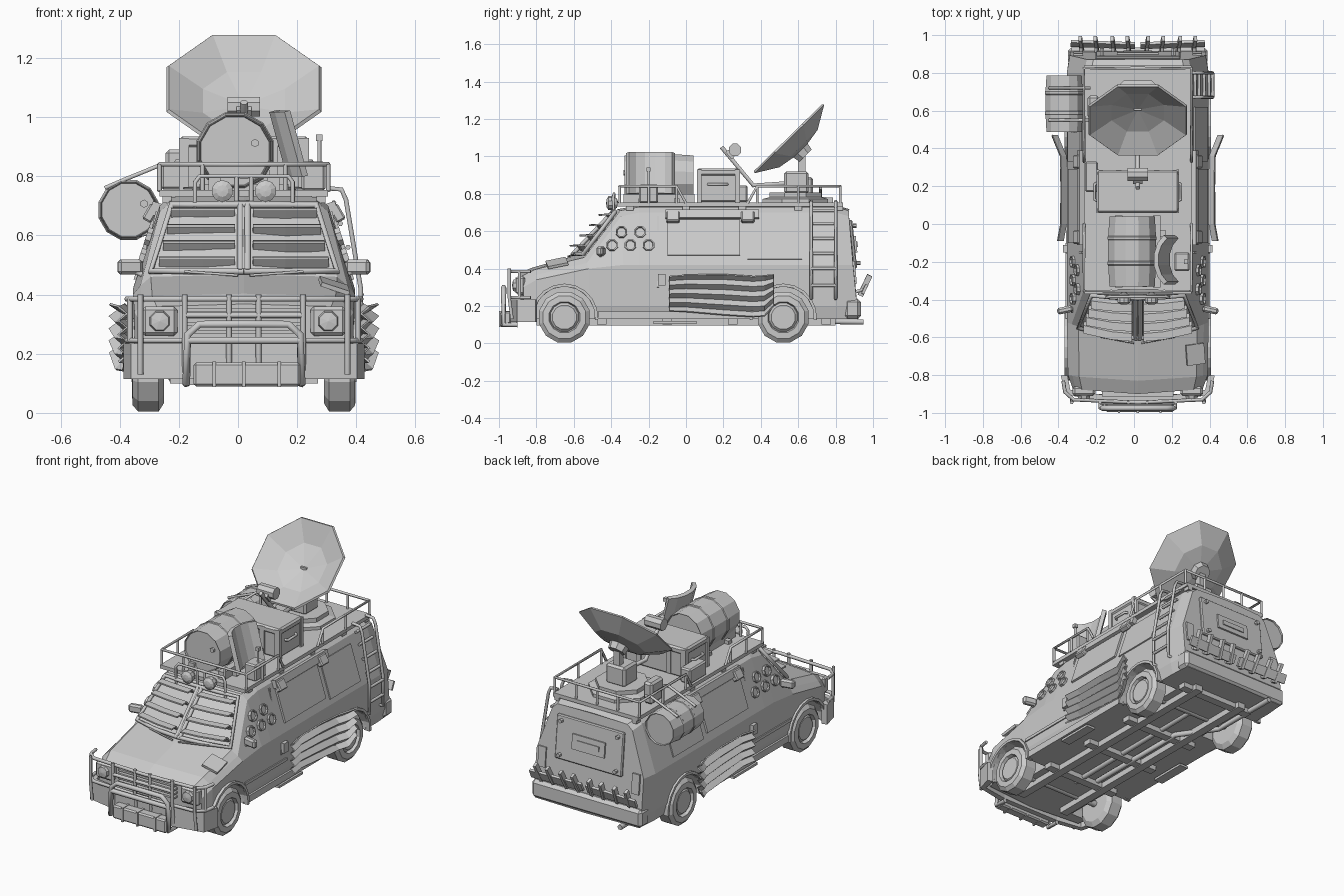
import bpy, bmesh
from math import sin, cos, pi, radians
from mathutils import Vector, Matrix, Euler

if "Cube" in bpy.data.objects:
    bpy.data.objects.remove(bpy.data.objects["Cube"])

CX = 0.02  # body centreline


def mesh(name, verts, faces, mirror=False, thick=0, bevel=0):
    me = bpy.data.meshes.new(name)
    me.from_pydata([tuple(v) for v in verts], [], faces)
    bm = bmesh.new(); bm.from_mesh(me)
    bmesh.ops.recalc_face_normals(bm, faces=bm.faces)
    bm.to_mesh(me); bm.free()
    ob = bpy.data.objects.new(name, me)
    bpy.context.collection.objects.link(ob)
    ob.location.x = CX
    if thick:
        m = ob.modifiers.new("thick", 'SOLIDIFY'); m.thickness = thick; m.offset = 0
    if bevel:
        m = ob.modifiers.new("bevel", 'BEVEL'); m.width = bevel; m.segments = 1
    if mirror:
        ob.modifiers.new("mirror", 'MIRROR')
    return ob


def box(name, c, s, rot=(0, 0, 0), mirror=False, bevel=0):
    r = Euler([radians(a) for a in rot]).to_matrix()
    v = [Vector(c) + r @ Vector((x*s[0]/2, y*s[1]/2, z*s[2]/2))
         for x in (-1, 1) for y in (-1, 1) for z in (-1, 1)]
    f = [(0, 1, 3, 2), (4, 6, 7, 5), (0, 4, 5, 1), (2, 3, 7, 6), (0, 2, 6, 4), (1, 5, 7, 3)]
    return mesh(name, v, f, mirror, 0, bevel)


def loft(name, rings, mirror=False, cap=True):
    n = len(rings[0])
    f = [(i*n+j, i*n+(j+1) % n, (i+1)*n+(j+1) % n, (i+1)*n+j)
         for i in range(len(rings)-1) for j in range(n)]
    if cap:
        f += [tuple(range(n)), tuple(range((len(rings)-1)*n, len(rings)*n))]
    return mesh(name, [p for r in rings for p in r], f, mirror)


def lathe(name, prof, loc, axis, n=12, spin=0.5, mirror=False):
    M = Matrix.Translation(loc) @ Vector(axis).to_track_quat('Z', 'Y').to_matrix().to_4x4()
    rings = [[M @ Vector((max(r, .001)*cos(2*pi*(k+spin)/n), max(r, .001)*sin(2*pi*(k+spin)/n), h))
              for k in range(n)] for r, h in prof]
    return loft(name, rings, mirror)


def sheet(name, rows, thick=.012, mirror=False):
    n = len(rows[0])
    f = [(i*n+j, i*n+j+1, (i+1)*n+j+1, (i+1)*n+j) for i in range(len(rows)-1) for j in range(n-1)]
    return mesh(name, [p for r in rows for p in r], f, mirror, thick)


def tubes(name, paths, r=.009, mirror=False):
    cu = bpy.data.curves.new(name, 'CURVE'); cu.dimensions = '3D'
    cu.bevel_depth = r; cu.bevel_resolution = 1; cu.use_fill_caps = True
    for p in paths:
        s = cu.splines.new('POLY'); s.points.add(len(p)-1)
        for q, c in zip(s.points, p):
            q.co = (*c, 1)
    ob = bpy.data.objects.new(name, cu); bpy.context.collection.objects.link(ob)
    bpy.context.view_layer.update()
    me = bpy.data.meshes.new_from_object(ob.evaluated_get(bpy.context.evaluated_depsgraph_get()))
    bpy.data.objects.remove(ob)
    out = bpy.data.objects.new(name, me); bpy.context.collection.objects.link(out)
    out.location.x = CX
    if mirror:
        out.modifiers.new("mirror", 'MIRROR')
    return out


# Van body: cross-sections (y, base half width, waist, shoulder z, top half width, top z, bow, lean)
def section(y, wb, ws, zs, wt, zt, bow, lean):
    half = [(0, .13), (wb, .13), (ws, .2), (ws, zs), (wt, zt-.03), (wt-.035, zt), (0, zt+.008)]
    ring = half + [(-x, z) for x, z in half[-2:0:-1]]
    return [(x, y - bow*(1-(x/ws)**2) - lean*(z-.2), z) for x, z in ring]


body = loft("van_body", [section(*s) for s in (
    (-.87, .33, .345, .30, .33, .36, .03, 0), (-.80, .35, .37, .34, .345, .395, .03, 0),
    (-.52, .36, .375, .40, .35, .46, .08, 0), (-.335, .36, .375, .42, .285, .71, .03, 0),
    (-.25, .36, .375, .42, .285, .73, 0, 0), (.80, .36, .375, .42, .285, .73, 0, 0),
    (.915, .35, .36, .42, .27, .71, -.01, .1))])

# Wheels, arches and well cutters
for y, nm in ((-.65, "front"), (.52, "rear")):
    cut = lathe("well_cutter_"+nm, [(.165, 0), (.165, .3)], (.23, y, .14), (1, 0, 0), 14, mirror=True)
    cut.hide_render = True; cut.hide_viewport = False; cut.display_type = 'WIRE'
    b = body.modifiers.new("well", 'BOOLEAN'); b.operation = 'DIFFERENCE'; b.object = cut; b.solver = 'EXACT'
    lathe(nm+"_wheel", [(0, 0), (.11, 0), (.14, .018), (.14, .088), (.118, .106), (.085, .108),
                        (.078, .088), (.066, .1), (0, .1)], (.27, y, .14), (1, 0, 0), 12, mirror=True)
    arc = [radians(-5 + 19*k) for k in range(11)]
    sheet(nm+"_arch", [[(x, y+.172*cos(a), .14+.172*sin(a)) for a in arc] for x in (.35, .388)], .016, True)
    tubes(nm+"_axle", [[(-.3, y, .14), (.3, y, .14)]], .02)

# Underside frame, exhaust and steps
box("chassis_rail", (.16, 0, .115), (.05, 1.6, .04), mirror=True)
for y in (-.45, -.1, .25, .75):
    box("cross_member", (0, y, .115), (.5, .05, .03))
tubes("exhaust", [[(-.08, -.4, .11), (-.08, .3, .11), (-.24, .5, .12), (-.24, .95, .115)], [(0, -.5, .12), (0, .52, .13)]], .016)
box("side_step", (.35, -.06, .112), (.06, .23, .014), mirror=True)
box("sill", (.368, -.06, .15), (.025, .82, .04), mirror=True)


# Windscreen louvres, frame and wipers
def glass(x, t):
    u = 1 - (x/.375)**2
    return Vector((x, -.52 + .185*t - (.08-.05*t)*u, .465 + .25*t))


for k in range(4):
    t = .14 + .22*k
    xs = [.03, .14, .295 - .06*t]
    rows = [[glass(x, t) + Vector((0, -d, h)) for x in xs] for d, h in ((-.02, -.02), (.015, .025), (.055, .022))]
    sheet("windscreen_louvre", rows, .009, True)
out = Vector((0, -.012, .006))
tubes("windscreen_frame", [[glass(x, t)+out for x, t in ((.0, .03), (.16, .03), (.315, .03), (.245, .93), (.12, .93), (0, .93))],
                           [glass(.012, .03)+out, glass(.012, .93)+out]], .012, True)
tubes("wiper", [[glass(.02, .0)+Vector((0, -.03, .0)), glass(.2, .05)+Vector((0, -.03, 0))]], .005, True)


# Side details hugging the sloped upper side
def side_x(z):
    return .375 - .09*max(0, z-.42)/.28


def side_plate(name, y0, y1, z0, z1, d=.008):
    sheet(name, [[(side_x(z)+d/2, y, z) for y in (y0, y1)] for z in (z0, z1)], d*2, True)


for y, z in ((-.345, .593), (-.245, .593), (-.395, .523), (-.297, .523), (-.2, .523)):
    lathe("window_porthole", [(.033, 0), (.033, .018), (.026, .018), (.024, .008), (0, .008)],
          (side_x(z)-.006, y, z), (.95, 0, .3), 8, mirror=True)
side_plate("side_panel", -.10, .29, .47, .66)
side_plate("door_seam", -.155, -.145, .3, .68, .005)
side_plate("rear_side_panel", .33, .62, .45, .66, .005)
side_plate("door_handle", -.15, -.11, .31, .37, .014)
box("awning_rail", (.3, .14, .69), (.03, .5, .045), (0, -18, 0), True)
for y in (-.07, .33):
    box("awning_bracket", (.315, y, .675), (.035, .07, .06), (0, -30, 0), True, .006)
box("trim_strip", (.377, -.3, .255), (.01, .40, .018), mirror=True)

# Bent corrugated armour on both flanks
rows = []
for i in range(9):
    z = .15 + .027*i
    w = .014*(-1)**i
    rows.append([(x + w, y, z + dz*(1 - i/8) + .008*sin(y*14)) for y, x, dz in (
        (-.09, .41, .03), (.0, .393, .02), (.2, .392, 0), (.36, .395, 0), (.42, .42, .0), (.47, .44, .05))])
sheet("corrugated_armour", rows, .008, True)

# Mirrors and bonnet patch
box("mirror", (.385, -.455, .493), (.085, .035, .05), (0, 0, -12), True, .01)
tubes("mirror_arm", [[(.33, -.46, .46), (.37, -.455, .48)]], .01, True)
box("bonnet_patch", (.305, -.69, .43), (.10, .11, .015), (12, 18, 8))

# Front end: grille, headlights, bumper
for k in range(4):
    box("grille_slat", (0, -.897, .275 + .024*k), (.38, .03, .012))
box("headlight_frame", (.285, -.885, .31), (.12, .05, .10), bevel=.012, mirror=True)
lathe("headlight", [(.038, 0), (.032, .02), (0, .025)], (.285, -.905, .31), (0, -1, 0), 8, mirror=True)
sheet("front_bumper", [[(x, y, z) for x, y in ((-.39, -.80), (-.37, -.89), (-.2, -.92), (.2, -.92), (.37, -.89), (.39, -.80))]
                       for z in (.115, .235)], .035)
box("winch_box", (.01, -.965, .13), (.36, .06, .08), bevel=.008)
for x in (-.1, .0, .12):
    box("winch_strap", (x, -.968, .13), (.012, .066, .086))

# Bull bar
tubes("bull_bar", [[(0, -.945, z), (.34, -.93, z), (.385, -.89, z), (.395, -.83, z)] for z in (.245, .385)] +
      [[(x, -.93, .13), (x, -.945, .245), (x, -.945, .4)] for x in (.05, .2, .35)] +
      [[(.385, -.89, .245), (.385, -.89, .385)], [(.0, -.945, .33), (.2, -.945, .33)]], .01, True)
tubes("bull_bar_hoop", [[(0, -.975, .30), (.15, -.975, .30), (.19, -.975, .265), (.195, -.975, .1), (.195, -.9, .1)],
                        [(0, -.975, .245), (.19, -.975, .245)]], .014, True)

# Rear end: bumper, armoured door plate, spiked planks
box("rear_bumper", (0, .89, .185), (.74, .09, .11), bevel=.018)
box("rear_plate", (0, .892, .53), (.45, .02, .26), (5.7, 0, 0), bevel=.006)
box("rear_window_frame", (0, .902, .53), (.22, .02, .09), (5.7, 0, 0))
box("rear_window_slot", (0, .908, .53), (.15, .02, .03), (5.7, 0, 0))
for z in (.43, .63):
    lathe("plate_bolt", [(.012, 0), (.012, .02)], (.19, .902-.1*(z-.53), z), (0, 1, 0), 6, mirror=True)
box("rear_plank", (.185, .95, .29), (.34, .015, .055), (-25, 0, 2), True)
for x in (.05, .13, .22, .30):
    box("plank_spike", (x, .957, .31), (.018, .03, .12), (-25, 6, 0), True)
    tubes("plank_bracket", [[(x, .89, .27), (x, .95, .29)]], .01, True)
box("tail_light", (.315, .893, .38), (.05, .03, .12), (5, 0, 0), True)

# Ladder on the right rear
lp = lambda y: [(.28, y, .76), (.33, y, .755), (.345, y, .72), (.395, y, .42), (.395, y, .24), (.36, y, .24)]
tubes("ladder", [lp(.67), lp(.80)] + [[(side_x(z)+.022, .67, z), (side_x(z)+.022, .80, z)]
                                      for z in (.31, .40, .48, .56, .64, .71)], .009)

# Roof rack deck and rails
box("roof_deck", (0, .235, .742), (.57, 1.21, .022))
for y in (-.3, 0, .3, .6, .82):
    box("deck_foot", (.26, y, .725), (.03, .04, .03), mirror=True)
front = [(.285, y, .75) for y in (-.05, -.2, -.355)] + [(.14, -.355, .75)]
rear = [(.285, y, .75) for y in (.38, .6, .825)] + [(.14, .825, .75), (.0, .825, .75)]
up = Vector((0, 0, .09))
tubes("roof_rail", [[(.285, .0, .75), (.285, -.05, .84), (.285, -.355, .84), (0, -.355, .84)],
                    [(.285, .33, .75), (.285, .38, .84), (.285, .825, .84), (0, .825, .84)]] +
      [[Vector(p), Vector(p)+up] for p in front + rear], .008, True)

# Roof spotlights with hoop
tubes("spotlight_hoop", [[(0, -.385, .80), (.15, -.385, .80), (.165, -.39, .78), (.165, -.385, .68)],
                         [(0, -.38, .70), (.165, -.385, .70)], [(.025, -.385, .70), (.025, -.385, .80)]], .008, True)
lathe("spotlight", [(0, -.035), (.025, -.025), (.037, 0), (.037, .02), (.02, .03), (0, .032)], (.073, -.395, .75), (0, -1, 0), 10, mirror=True)


# Barrels with raised bands
def barrel(name, loc, r, L):
    prof = [(0, .01), (r*.88, .01), (r*.9, 0), (r*.92, 0)]
    for f in (.3, .66):
        prof += [(r*.97, L*f), (r, L*f+.004), (r, L*f+.018), (r*.97, L*f+.022)]
    prof += [(r*.92, L), (r*.9, L), (r*.88, L-.01), (0, L-.01)]
    lathe(name, prof, loc, (0, 1, 0), 12)
    lathe(name+"_cap", [(.014, 0), (.014, .012)], (loc[0]+r*.5, loc[1]-.004, loc[2]+r*.2), (0, 1, 0), 6)


barrel("roof_barrel", (-.03, -.33, .885), .135, .37)
barrel("side_barrel", (-.39, .487, .686), .105, .298)
for y in (.55, .72):
    tubes("barrel_strap", [[(-.25, y, .83), (-.29, y, .835), (-.40, y, .79), (-.47, y, .76)], [(-.25, y, .62), (-.36, y, .6)]], .008)
box("barrel_cradle", (.1, -.145, .775), (.04, .38, .05), mirror=True)
for y in (-.24, -.05):
    box("cradle_bar", (0, y, .762), (.3, .03, .025))

# Curved plate leaning by the barrel, with a post mount
angs = [radians(180 + a) for a in (-58, -35, -12, 12, 35, 58)]
sheet("curved_plate", [[(.265 - .06*k + .11*cos(a), -.19 + .145*sin(a), .80 + .22*k) for a in angs] for k in (0, 1)], .025)
box("post_mount", (.235, -.2, .80), (.08, .10, .1), bevel=.008)
tubes("mount_post", [[(.255, -.2, .76), (.255, -.2, .93)]], .007)
box("post_head", (.255, -.2, .93), (.022, .022, .022))

# Crate on the roof
box("crate", (0, .172, .84), (.42, .215, .17), bevel=.008)
box("crate_lid", (0, .172, .915), (.435, .228, .04), bevel=.01)
for x in (.2, .1):
    for y in (.07, .274):
        box("crate_corner", (x, y, .845), (.03, .025, .165), mirror=True)
tubes("crate_handle", [[(.21, .12, .85), (.228, .13, .85), (.228, .21, .85), (.21, .22, .85)]], .008, True)
for y in (.07, .275):
    box("crate_end_post", (.212, y, .84), (.015, .025, .18), mirror=True)
box("side_locker", (-.245, .25, .80), (.07, .16, .09), bevel=.008)
box("fuel_can", (-.235, .62, .825), (.06, .12, .13), bevel=.012)

# Satellite dish, turntable and feed arm
lathe("dish_turntable", [(.19, 0), (.19, .02), (.15, .03), (.15, .055), (0, .055)], (0, .585, .752), (0, 0, 1), 8)
box("dish_base", (0, .59, .86), (.13, .13, .12), bevel=.012)
box("dish_post", (0, .62, .94), (.04, .04, .22))
n = Vector((0, -.7, .714)).normalized()
c = Vector((0, .545, 1.10)) - n*.085
lathe("dish", [(0, 0), (.15, .022), (.275, .085), (.283, .075), (.155, .004), (0, -.02)], c, n, 8)
lathe("dish_hub", [(.05, -.05), (.06, 0)], c, n, 8)
tubes("feed_arm", [[(0, .60, .86), (0, .36, .845), (0, .19, 1.05)]], .013)
lathe("feed_receiver", [(.036, 0), (.036, .11)], (-.055, .262, 1.035), (1, 0, 0), 8)
box("feed_bracket", (0, .235, 1.01), (.05, .05, .02), (-50, 0, 0))
